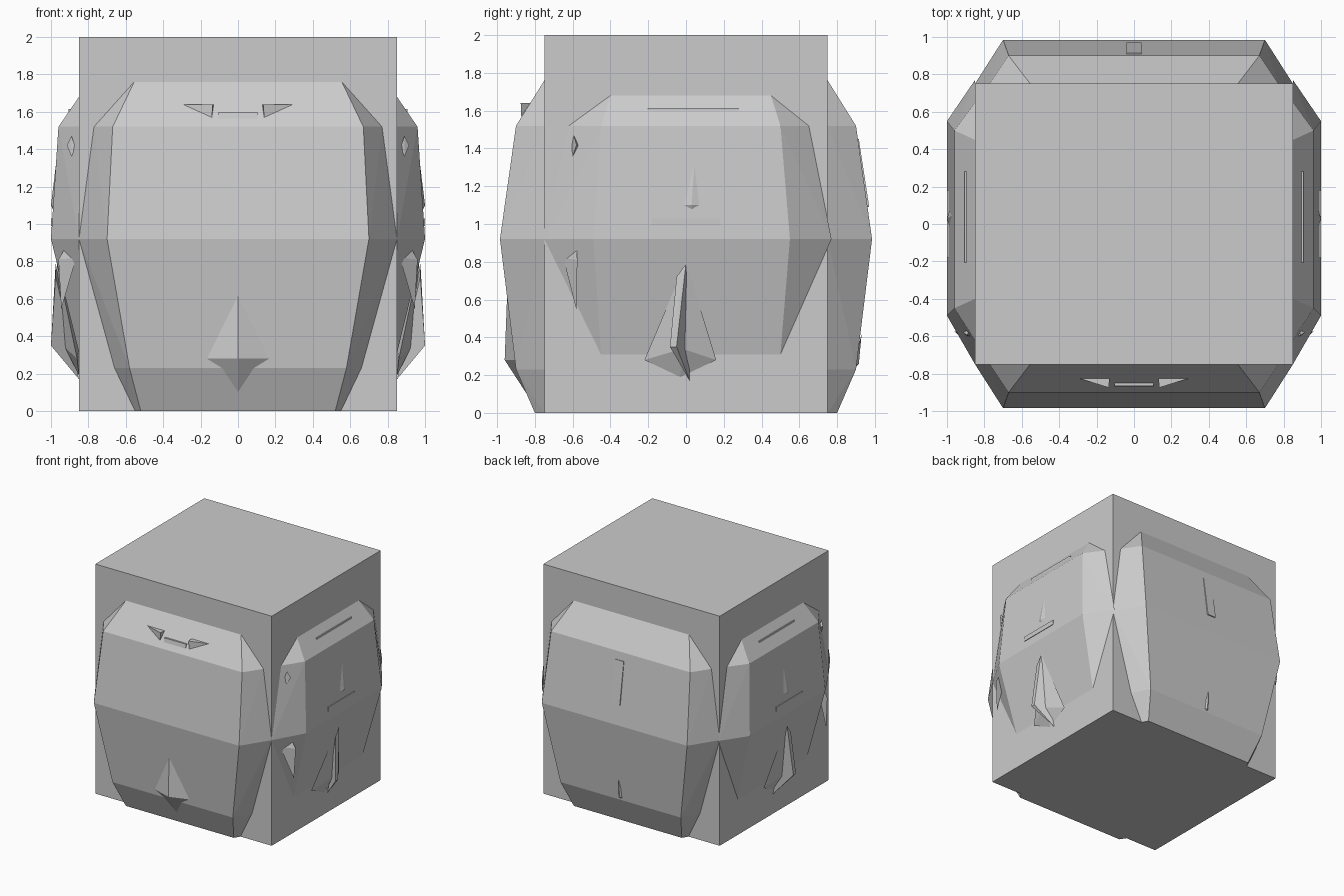
import bpy, bmesh


def solid(name, points):
    """Flat-faced convex solid spanning the given corner points."""
    bm = bmesh.new()
    verts = [bm.verts.new(p) for p in points]
    res = bmesh.ops.convex_hull(bm, input=verts)
    loose = [v for v in bm.verts if not v.link_faces]
    bmesh.ops.delete(bm, geom=loose, context='VERTS')
    bmesh.ops.dissolve_limit(bm, angle_limit=0.01, verts=bm.verts, edges=bm.edges)
    bmesh.ops.recalc_face_normals(bm, faces=bm.faces)
    me = bpy.data.meshes.new(name)
    bm.to_mesh(me)
    bm.free()
    ob = bpy.data.objects.new(name, me)
    bpy.context.collection.objects.link(ob)
    return ob


def pair(name, points):
    """The same solid on the right and, mirrored, on the left."""
    solid(name + "_right", points)
    solid(name + "_left", [(-x, y, z) for x, y, z in points])


def box(x0, x1, y0, y1, z0, z1):
    return [(x, y, z) for x in (x0, x1) for y in (y0, y1) for z in (z0, z1)]


# Main block
solid("block", box(-0.85, 0.85, -0.75, 0.75, 0, 2))

# Front and back bulging panels: height, depth, crest half width, foot half width
levels = [(1.76, 0.75, 0.555, 0.555), (1.52, 0.90, 0.67, 0.77),
          (0.92, 0.985, 0.70, 0.85), (0.23, 0.90, 0.58, 0.66),
          (0.0, 0.80, 0.52, 0.55)]
for name, s in (("front_panel", -1), ("back_panel", 1)):
    pts = []
    for z, d, crest, foot in levels:
        for m in (-1, 1):
            pts += [(m * crest, s * d, z), (m * foot, s * 0.75, z)]
    solid(name, pts)

# Side bulging panels: height, depth, crest y range, foot y range
levels = [(1.68, 0.85, -0.40, 0.45, -0.40, 0.45),
          (1.52, 0.96, -0.45, 0.50, -0.62, 0.65),
          (0.92, 1.0, -0.49, 0.55, -0.75, 0.77),
          (0.31, 0.85, -0.45, 0.50, -0.45, 0.50)]
pts = []
for z, d, c0, c1, f0, f1 in levels:
    pts += [(d, c0, z), (d, c1, z), (0.85, f0, z), (0.85, f1, z)]
pair("side_panel", pts)

# Front details
solid("front_spike", [(0, -0.96, 0.28), (-0.17, -0.905, 0.28), (0.17, -0.905, 0.28),
                      (0, -0.945, 0.68), (0, -0.83, 0.08), (0, -0.85, 0.3)])
solid("front_bar", [(x, y, z) for x in (-0.105, 0.105)
                    for y, z in ((-0.872, 1.565), (-0.865, 1.60), (-0.84, 1.60), (-0.84, 1.565))])
pair("front_wedge", [(0.295, -0.825, 1.64), (0.13, -0.825, 1.64),
                     (0.135, -0.875, 1.64), (0.14, -0.872, 1.57)])

# Side details
pair("side_top_bar", box(0.88, 0.905, -0.205, 0.28, 1.60, 1.615))
pair("side_bar", box(0.97, 1.0, -0.18, 0.18, 0.99, 1.03))
pair("side_small_spike", [(1.0, 0.03, 1.10), (0.985, -0.02, 1.10), (0.985, 0.08, 1.10),
                          (0.972, 0.045, 1.33), (0.985, 0.03, 1.07)])
pair("side_large_spike", [(0.97, 0, 0.80), (0.86, -0.22, 0.28), (0.86, 0.16, 0.28),
                          (0.925, -0.02, 0.34), (0.85, -0.03, 0.19), (0.84, 0, 0.4)])
pair("side_fin", [(0.975, 0, 0.79), (0.975, -0.05, 0.72), (1.0, -0.085, 0.35),
                  (1.0, -0.05, 0.35), (0.85, 0.02, 0.17)])

# Details on the front bevels of the side panels
pair("bevel_stud", [(0.89, -0.595, 1.47), (0.915, -0.58, 1.42), (0.87, -0.605, 1.41),
                    (0.89, -0.60, 1.36), (0.885, -0.565, 1.41)])
pair("bevel_spike", [(0.92, -0.58, 0.88), (0.96, -0.575, 0.81), (0.865, -0.65, 0.82),
                     (0.945, -0.58, 0.545), (0.88, -0.58, 0.80)])

# Back details
solid("back_strip", [(x, y, z) for x in (-0.04, 0.04)
                     for y, z in ((0.90, 1.45), (0.915, 1.45), (0.97, 1.09), (0.95, 1.09))])
solid("back_spike", [(0, 0.93, 0.42), (-0.025, 0.895, 0.25), (0.025, 0.895, 0.25),
                     (0, 0.915, 0.26), (0, 0.88, 0.22)])
